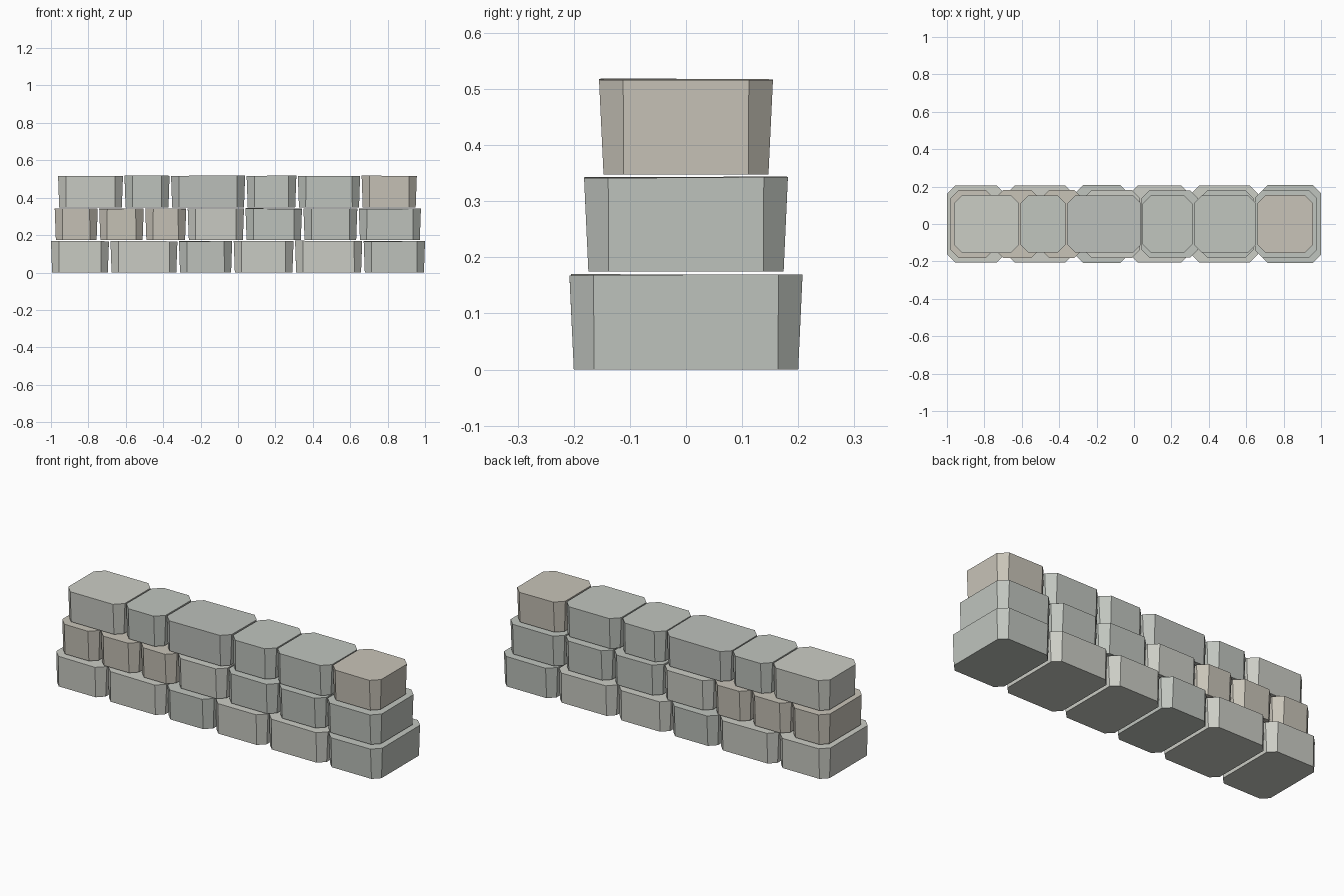
import bpy, bmesh, random

if "Cube" in bpy.data.objects:
    bpy.data.objects.remove(bpy.data.objects["Cube"])

random.seed(4)

# Stone colours
COLOURS = {"pale": (0.60, 0.61, 0.56, 1), "green": (0.53, 0.56, 0.52, 1),
           "grey": (0.51, 0.53, 0.50, 1), "tan": (0.58, 0.55, 0.48, 1)}
MATS = {}
for key, rgba in COLOURS.items():
    MATS[key] = bpy.data.materials.new(key + "_stone")
    MATS[key].diffuse_color = rgba


def octagon(x0, x1, h, c):
    """Rectangle footprint with cut corners."""
    return [(x0 + c, -h), (x1 - c, -h), (x1, -h + c), (x1, h - c),
            (x1 - c, h), (x0 + c, h), (x0, h - c), (x0, -h + c)]


def stone(name, x0, x1, half, z0, z1, mat):
    """Corner-cut block, slightly wider at its gently tilted top."""
    bm = bmesh.new()
    flare = random.uniform(0.004, 0.008)
    tx, ty = random.uniform(-0.01, 0.01), random.uniform(-0.008, 0.008)
    mid = (x0 + x1) / 2
    low = [bm.verts.new((x, y, z0))
           for x, y in octagon(x0 + 0.006, x1 - 0.006, half, 0.036)]
    top = [bm.verts.new((x, y, z1 - 0.003 + tx * (x - mid) + ty * y))
           for x, y in octagon(x0, x1, half + flare, 0.043)]
    bm.faces.new(low[::-1])
    bm.faces.new(top)
    for i in range(8):
        j = (i + 1) % 8
        bm.faces.new((low[i], low[j], top[j], top[i]))
    me = bpy.data.meshes.new(name)
    bm.to_mesh(me)
    bm.free()
    me.materials.append(MATS[mat])
    bpy.context.collection.objects.link(bpy.data.objects.new(name, me))


# Courses: half depth, bottom, top, joint positions, stone colours
COURSES = [
    ("lower", 0.200, 0.0, 0.171, [-1.004, -0.686, -0.32, -0.027, 0.301, 0.668, 1.004],
     ["pale", "pale", "green", "pale", "pale", "green"]),
    ("middle", 0.174, 0.175, 0.345, [-0.984, -0.746, -0.5, -0.273, 0.036, 0.346, 0.642, 0.982],
     ["tan", "tan", "tan", "pale", "green", "green", "green"]),
    ("upper", 0.147, 0.348, 0.52, [-0.966, -0.611, -0.362, 0.042, 0.316, 0.657, 0.96],
     ["pale", "green", "grey", "green", "green", "tan"]),
]
for course, half, z0, z1, xs, cols in COURSES:
    for i, col in enumerate(cols):
        stone(f"{course}_stone_{i + 1}", xs[i] + 0.004, xs[i + 1] - 0.004,
              half, z0, z1, col)

for m in bpy.data.materials:
    if m.users and not m.is_grease_pencil:
        m.use_nodes = True
        m.node_tree.nodes["Principled BSDF"].inputs["Base Color"].default_value = m.diffuse_color
